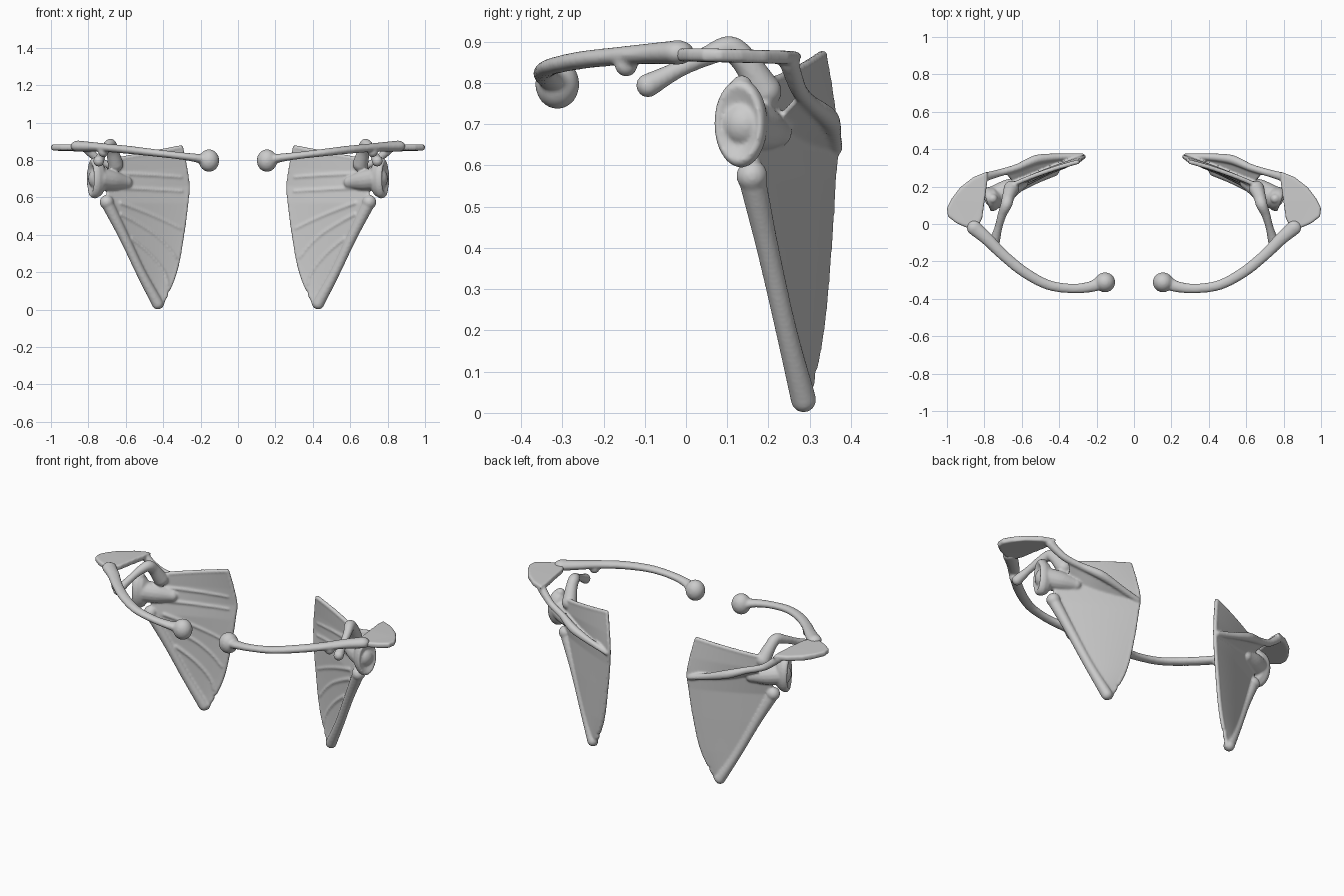
import bpy, bmesh, math
from mathutils import Vector, Matrix

if "Cube" in bpy.data.objects:
    bpy.data.objects.remove(bpy.data.objects["Cube"])


def spline(pts, steps=8):
    # Catmull-Rom through rows of (x, y, z, radius)
    p = [Vector(q) for q in pts]
    p = [2 * p[0] - p[1]] + p + [2 * p[-1] - p[-2]]
    out = []
    for i in range(1, len(p) - 2):
        a, b, c, d = p[i - 1:i + 3]
        for k in range(steps):
            t = k / steps
            out.append(0.5 * (2 * b + (c - a) * t + (2 * a - 5 * b + 4 * c - d) * t * t
                              + (3 * b - a - 3 * c + d) * t ** 3))
    return out + [p[-2]]


def ball(bm, loc, r, scale=(1, 1, 1)):
    m = Matrix.Translation(loc) @ Matrix.Diagonal((*scale, 1))
    bmesh.ops.create_uvsphere(bm, u_segments=20, v_segments=12, radius=r, matrix=m)


def tube(bm, pts, flat=1.0, sides=16):
    # round-ended rod with changing radius; flat squashes it vertically
    path = spline(pts)
    rings = []
    for i, q in enumerate(path):
        d = (path[min(i + 1, len(path) - 1)] - path[max(i - 1, 0)]).to_3d().normalized()
        ref = Vector((0, 0, 1)) if abs(d.z) < 0.9 else Vector((0, 1, 0))
        u = d.cross(ref).normalized()
        v = u.cross(d) * flat
        c = q.to_3d() if len(q) == 3 else Vector(q[:3])
        rings.append([bm.verts.new(c + q[3] * (u * math.cos(a) + v * math.sin(a)))
                      for a in (2 * math.pi * k / sides for k in range(sides))])
    for a, b in zip(rings, rings[1:]):
        for k in range(sides):
            n = (k + 1) % sides
            bm.faces.new((a[k], a[n], b[n], b[k]))
    bm.faces.new(rings[0][::-1])
    bm.faces.new(rings[-1])
    for q in (path[0], path[-1]):
        ball(bm, q[:3], q[3], (1, 1, flat))


def slab(bm, fn, nu, nv, offset):
    # closed plate: surface fn(u, v) thickened by +-offset
    sides = []
    for s in (-1, 1):
        sides.append([[bm.verts.new(fn(i / nu, j / nv) + s * offset) for j in range(nv + 1)]
                      for i in range(nu + 1)])
    lo, hi = sides
    for i in range(nu):
        for j in range(nv):
            bm.faces.new((lo[i][j], lo[i + 1][j], lo[i + 1][j + 1], lo[i][j + 1]))
            bm.faces.new((hi[i][j], hi[i][j + 1], hi[i + 1][j + 1], hi[i + 1][j]))
    edge = ([(i, 0) for i in range(nu)] + [(nu, j) for j in range(nv)]
            + [(i, nv) for i in range(nu, 0, -1)] + [(0, j) for j in range(nv, 0, -1)])
    for (a, b), (c, d) in zip(edge, edge[1:] + edge[:1]):
        bm.faces.new((lo[a][b], hi[a][b], hi[c][d], lo[c][d]))


def finish(bm, name, voxel, iters):
    # fuse the pieces into one smooth bone and mirror it to the other side
    bmesh.ops.recalc_face_normals(bm, faces=bm.faces[:])
    me = bpy.data.meshes.new(name)
    bm.to_mesh(me)
    bm.free()
    ob = bpy.data.objects.new(name, me)
    bpy.context.collection.objects.link(ob)
    r = ob.modifiers.new("fuse", 'REMESH')
    r.mode, r.voxel_size, r.use_smooth_shade = 'VOXEL', voxel, True
    s = ob.modifiers.new("soften", 'SMOOTH')
    s.factor, s.iterations = 0.5, iters
    m = ob.modifiers.new("mirror", 'MIRROR')
    m.use_mirror_merge = False
    return ob


# clavicle: S-curved rod, knobbed inner end, small bump underneath
bm = bmesh.new()
tube(bm, [(0.17, -0.31, 0.80, 0.04), (0.23, -0.335, 0.812, 0.03), (0.33, -0.345, 0.825, 0.026),
          (0.46, -0.325, 0.84, 0.027), (0.59, -0.255, 0.855, 0.029), (0.70, -0.165, 0.865, 0.030),
          (0.78, -0.085, 0.871, 0.034), (0.855, -0.02, 0.874, 0.040)], flat=0.75)
ball(bm, (0.155, -0.312, 0.797), 0.058, (0.95, 0.93, 1.04))
ball(bm, (0.72, -0.145, 0.843), 0.028)
finish(bm, "clavicle", 0.007, 5)

# scapula blade: rows of (inner border, outer border) from bottom to top
rows = [((0.41, 0.29, 0.02), (0.45, 0.283, 0.03)),
        ((0.335, 0.325, 0.20), (0.525, 0.245, 0.20)),
        ((0.295, 0.344, 0.40), (0.615, 0.20, 0.40)),
        ((0.272, 0.355, 0.57), (0.69, 0.16, 0.57)),
        ((0.265, 0.362, 0.66), (0.71, 0.165, 0.66)),
        ((0.278, 0.350, 0.76), (0.70, 0.185, 0.73)),
        ((0.300, 0.332, 0.868), (0.66, 0.205, 0.80))]


def blade(t, r):
    i = min(int(r), len(rows) - 2)
    f = r - i
    a = Vector(rows[i][0]).lerp(Vector(rows[i + 1][0]), f)
    b = Vector(rows[i][1]).lerp(Vector(rows[i + 1][1]), f)
    p = a.lerp(b, t)
    p.y += 0.10 * (b.x - a.x) * t * (1 - t)
    return p


bm = bmesh.new()
slab(bm, lambda u, v: blade(u, v * 6), 16, 36, Vector((0.003, 0.010, 0)))

# thick outer border and bottom corner
tube(bm, [(0.43, 0.285, 0.032, 0.031), (0.52, 0.243, 0.20, 0.026),
          (0.61, 0.20, 0.39, 0.027), (0.695, 0.162, 0.56, 0.033)])
ball(bm, (0.702, 0.16, 0.575), 0.038)
# inner and upper border rims
tube(bm, [(*blade(0.01, k), 0.012) for k in range(7)], sides=8)
tube(bm, [(*blade(t, 6), 0.013) for t in (0.02, 0.35, 0.7, 1)], sides=8)

# fan of ridges on the front of the blade
for (t0, r0), (t1, r1) in [((0.88, 4.9), (0.08, 4.5)), ((0.85, 3.9), (0.08, 3.7)),
                           ((0.85, 3.0), (0.06, 2.2)), ((0.9, 2.65), (0.06, 1.4)),
                           ((0.88, 1.9), (0.1, 0.65))]:
    pts = []
    for k in range(5):
        f = k / 4
        p = blade(t0 + (t1 - t0) * f, r0 + (r1 - r0) * f)
        pts.append((p.x, p.y - 0.008, p.z, 0.011 - 0.003 * f))
    tube(bm, pts, sides=8)

# neck and shallow socket
tube(bm, [(0.60, 0.222, 0.68, 0.035), (0.67, 0.185, 0.69, 0.055), (0.74, 0.145, 0.70, 0.062)])
prof = [(0.55, -0.05), (0.85, -0.03), (1, 0.0), (0.97, 0.02), (0.85, 0.03), (0.6, 0.02), (0.3, 0.01)]
rot = Matrix.Translation((0.762, 0.135, 0.702)) @ Matrix.Rotation(math.radians(-20), 4, 'Z')
rings = [[bm.verts.new(rot @ Vector((h, 0.066 * r * math.cos(a), 0.108 * r * math.sin(a))))
          for a in (2 * math.pi * k / 32 for k in range(32))] for r, h in prof]
for a, b in zip(rings, rings[1:]):
    for k in range(32):
        n = (k + 1) % 32
        bm.faces.new((a[k], a[n], b[n], b[k]))
bm.faces.new(rings[0][::-1])
bm.faces.new(rings[-1])
ball(bm, (0.755, 0.135, 0.793), 0.026)

# hooked front process
tube(bm, [(0.655, 0.19, 0.78, 0.042), (0.672, 0.145, 0.85, 0.033), (0.682, 0.105, 0.883, 0.031),
          (0.705, 0.05, 0.865, 0.024), (0.725, -0.02, 0.832, 0.021), (0.745, -0.092, 0.794, 0.029)])

# spine: web from the blade back to a rounded crest
crest = spline([(0.28, 0.362, 0.64, 0.017), (0.40, 0.358, 0.675, 0.019), (0.52, 0.345, 0.715, 0.025),
                (0.62, 0.303, 0.75, 0.020), (0.72, 0.273, 0.785, 0.020), (0.80, 0.25, 0.85, 0.024)])
tube(bm, [tuple(q) for q in crest[::4]])
base = spline([(0.28, 0.355, 0.635, 0), (0.40, 0.31, 0.645, 0), (0.52, 0.26, 0.665, 0), (0.63, 0.21, 0.70, 0)])


def web(u, v):
    a = base[round(u * 24)].to_3d()
    b = crest[round(u * 30)].to_3d()
    return a.lerp(b, v)


slab(bm, web, 12, 4, Vector((0, 0, 0.010)))

# flat shoulder plate on the end of the spine
outline = [(0.785, 0.28), (0.86, 0.25), (0.93, 0.195), (0.975, 0.135), (1.0, 0.085), (0.995, 0.04),
           (0.95, 0.005), (0.89, -0.022), (0.835, -0.015), (0.812, 0.03), (0.798, 0.13), (0.785, 0.22)]
cx, cy = 0.885, 0.11
layers = []
for s, z in ((0.96, -0.017), (1.0, -0.007), (1.0, 0.007), (0.96, 0.015)):
    layers.append([bm.verts.new((cx + (x - cx) * s, cy + (y - cy) * s, 0.869 + z - 0.03 * max(0, y - 0.05)))
                   for x, y in outline])
for a, b in zip(layers, layers[1:]):
    for k in range(len(a)):
        n = (k + 1) % len(a)
        bm.faces.new((a[k], a[n], b[n], b[k]))
bm.faces.new(layers[0][::-1])
bm.faces.new(layers[-1])
finish(bm, "scapula", 0.0062, 4)
